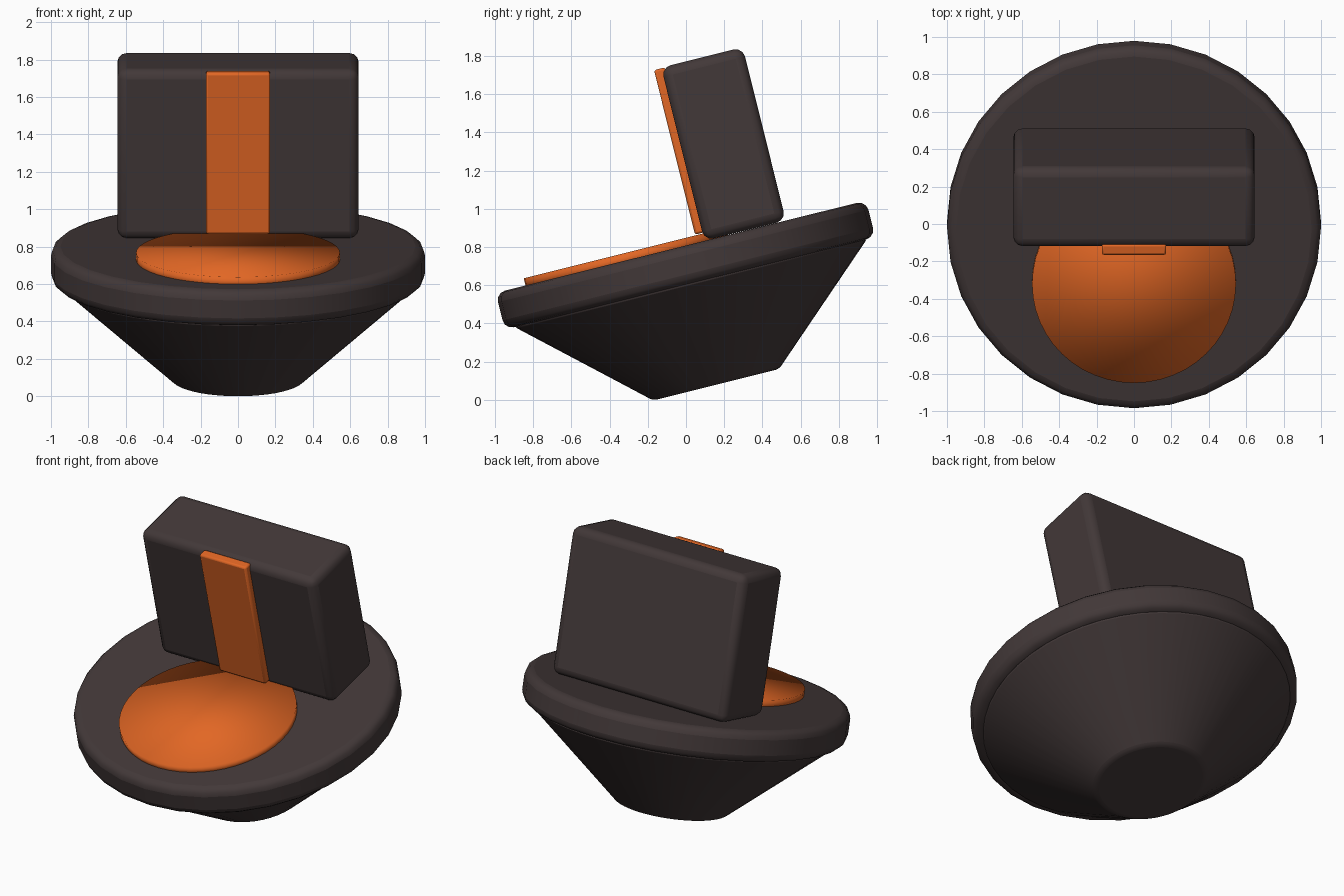
import bpy, bmesh, math
from mathutils import Matrix

if "Cube" in bpy.data.objects:
    bpy.data.objects.remove(bpy.data.objects["Cube"])

TILT = Matrix.Rotation(math.radians(14), 4, 'X')  # the whole model leans back


def material(name, rgb):
    m = bpy.data.materials.new(name)
    m.diffuse_color = (*rgb, 1)
    m.use_nodes = True
    m.node_tree.nodes["Principled BSDF"].inputs["Base Color"].default_value = m.diffuse_color
    return m


dark = material("dark brown", (0.055, 0.040, 0.040))
orange = material("orange", (0.76, 0.135, 0.018))


def finish(bm, name, mat, bevel=0.0, segments=3, smooth_angle=35):
    bmesh.ops.recalc_face_normals(bm, faces=bm.faces)
    me = bpy.data.meshes.new(name)
    bm.to_mesh(me)
    bm.free()
    me.materials.append(mat)
    ob = bpy.data.objects.new(name, me)
    bpy.context.collection.objects.link(ob)
    ob.matrix_world = TILT
    if bevel:
        b = ob.modifiers.new("bevel", 'BEVEL')
        b.width, b.segments = bevel, segments
        b.limit_method, b.angle_limit = 'ANGLE', math.radians(30)
    bpy.ops.object.select_all(action='DESELECT')
    ob.select_set(True)
    bpy.context.view_layer.objects.active = ob
    if smooth_angle:
        bpy.ops.object.shade_smooth_by_angle(angle=math.radians(smooth_angle))
    else:
        bpy.ops.object.shade_smooth()
    return ob


def round_part(name, mat, y, z0, z1, r0, r1, sides, **kw):
    bm = bmesh.new()
    bmesh.ops.create_cone(bm, cap_ends=True, segments=sides, radius1=r0, radius2=r1,
                          depth=z1 - z0, matrix=Matrix.Translation((0, y, (z0 + z1) / 2)))
    return finish(bm, name, mat, **kw)


def box_part(name, mat, half_x, y0, y1, z0, z1, **kw):
    bm = bmesh.new()
    place = Matrix.Translation((0, (y0 + y1) / 2, (z0 + z1) / 2))
    size = Matrix.Diagonal((2 * half_x, y1 - y0, z1 - z0, 1))
    bmesh.ops.create_cube(bm, size=1, matrix=place @ size)
    return finish(bm, name, mat, **kw)


# tapered base and the round plate on top of it
round_part("cone_base", dark, 0.172, 0.038, 0.59, 0.34, 0.955, 48, bevel=0.02)
round_part("plate", dark, 0.168, 0.586, 0.784, 1.0, 1.0, 32, bevel=0.05)
# round pad, softly shaded across its flat top
round_part("seat_pad", orange, -0.126, 0.76, 0.823, 0.545, 0.545, 48, smooth_angle=0)
# backrest block with its front stripe
box_part("backrest", dark, 0.645, 0.295, 0.735, 0.785, 1.72, bevel=0.05)
box_part("backrest_stripe", orange, 0.172, 0.255, 0.315, 0.828, 1.716, bevel=0.012, segments=2)
